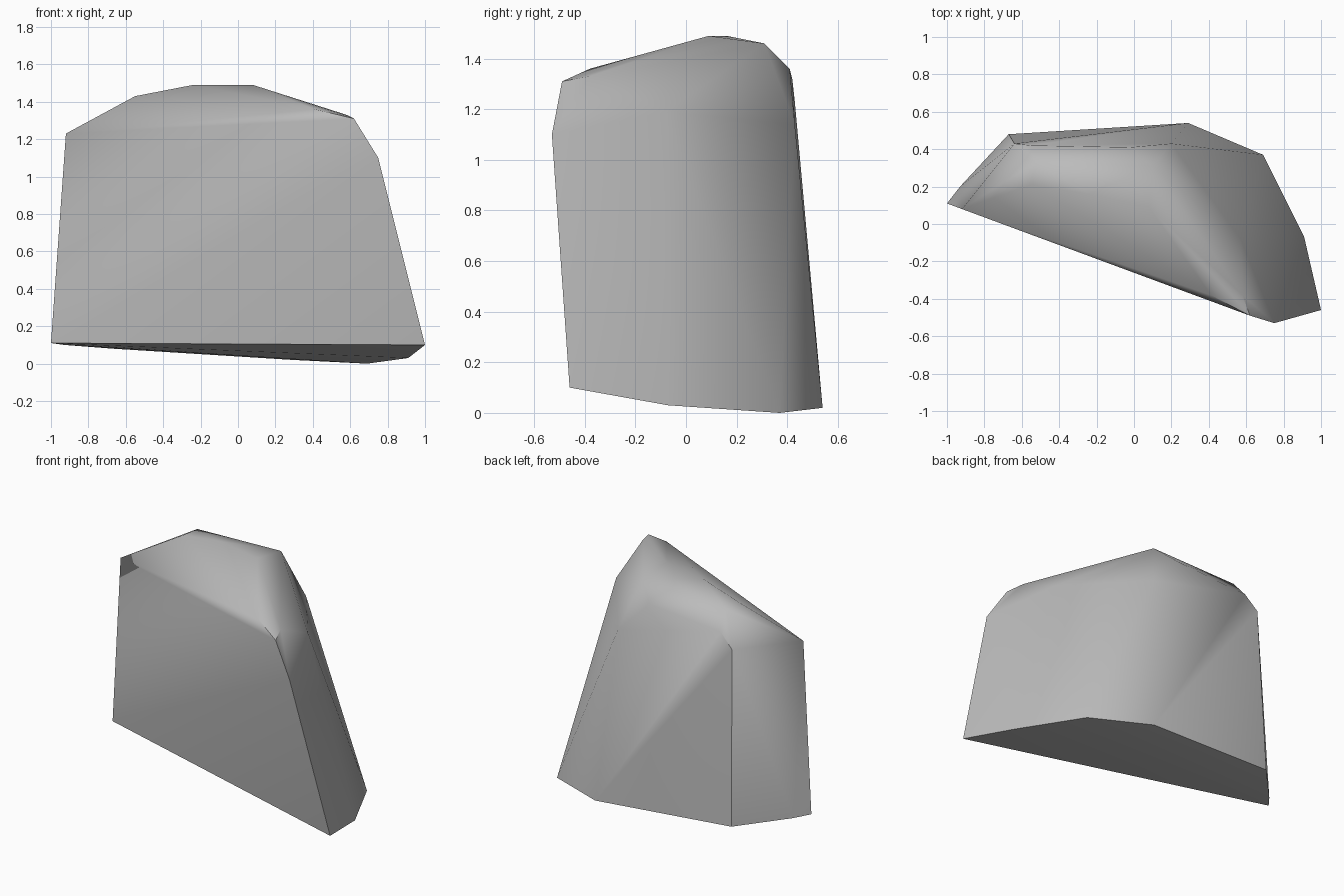
import bpy
import bmesh
import math
from mathutils import Vector

old = bpy.data.objects.get("Cube")
if old:
    bpy.data.objects.remove(old, do_unlink=True)

# Stone colour
grey = bpy.data.materials.new("stone_grey")
grey.use_nodes = True
colour = (0.5, 0.5, 0.5, 1)
grey.diffuse_color = colour
shader = grey.node_tree.nodes["Principled BSDF"]
shader.inputs["Base Color"].default_value = colour
shader.inputs["Roughness"].default_value = 0.9

# Corners of the underside, shoulders and crown
underside = [(-1, .11, .11), (-.93, .2, .1), (-.67, .48, .08), (.29, .54, .02),
             (.69, .37, 0), (.91, -.07, .03), (1, -.46, .1)]
shoulders = [(-.92, .08, 1.23), (-.64, .43, 1.23), (-.55, .42, 1.32), (-.02, .41, 1.36),
             (.2, .43, 1.14), (.57, -.08, 1.19), (.75, -.53, 1.1)]
crown = [(.62, -.49, 1.31), (.41, -.38, 1.36), (.58, -.38, 1.33), (.08, .09, 1.49),
         (.1, .31, 1.46), (-.24, .16, 1.49), (-.55, .21, 1.43), (-.53, .33, 1.43)]

# Boulder: the convex shell around its corners
bm = bmesh.new()
for point in underside + shoulders + crown:
    bm.verts.new(Vector(point))
hull = bmesh.ops.convex_hull(bm, input=bm.verts[:])
loose = [v for v in bm.verts if not v.link_faces]
bmesh.ops.delete(bm, geom=loose, context="VERTS")
# Merge nearly flat triangles into broad facets
bmesh.ops.dissolve_limit(bm, angle_limit=math.radians(4), verts=bm.verts[:], edges=bm.edges[:])
bmesh.ops.recalc_face_normals(bm, faces=bm.faces[:])

mesh = bpy.data.meshes.new("boulder")
bm.to_mesh(mesh)
bm.free()
mesh.materials.append(grey)
boulder = bpy.data.objects.new("boulder", mesh)
bpy.context.collection.objects.link(boulder)

# Soft shading across gentle bends, crisp at hard ridges
bpy.ops.object.select_all(action="DESELECT")
boulder.select_set(True)
bpy.context.view_layer.objects.active = boulder
bpy.ops.object.shade_smooth_by_angle(angle=math.radians(40))
